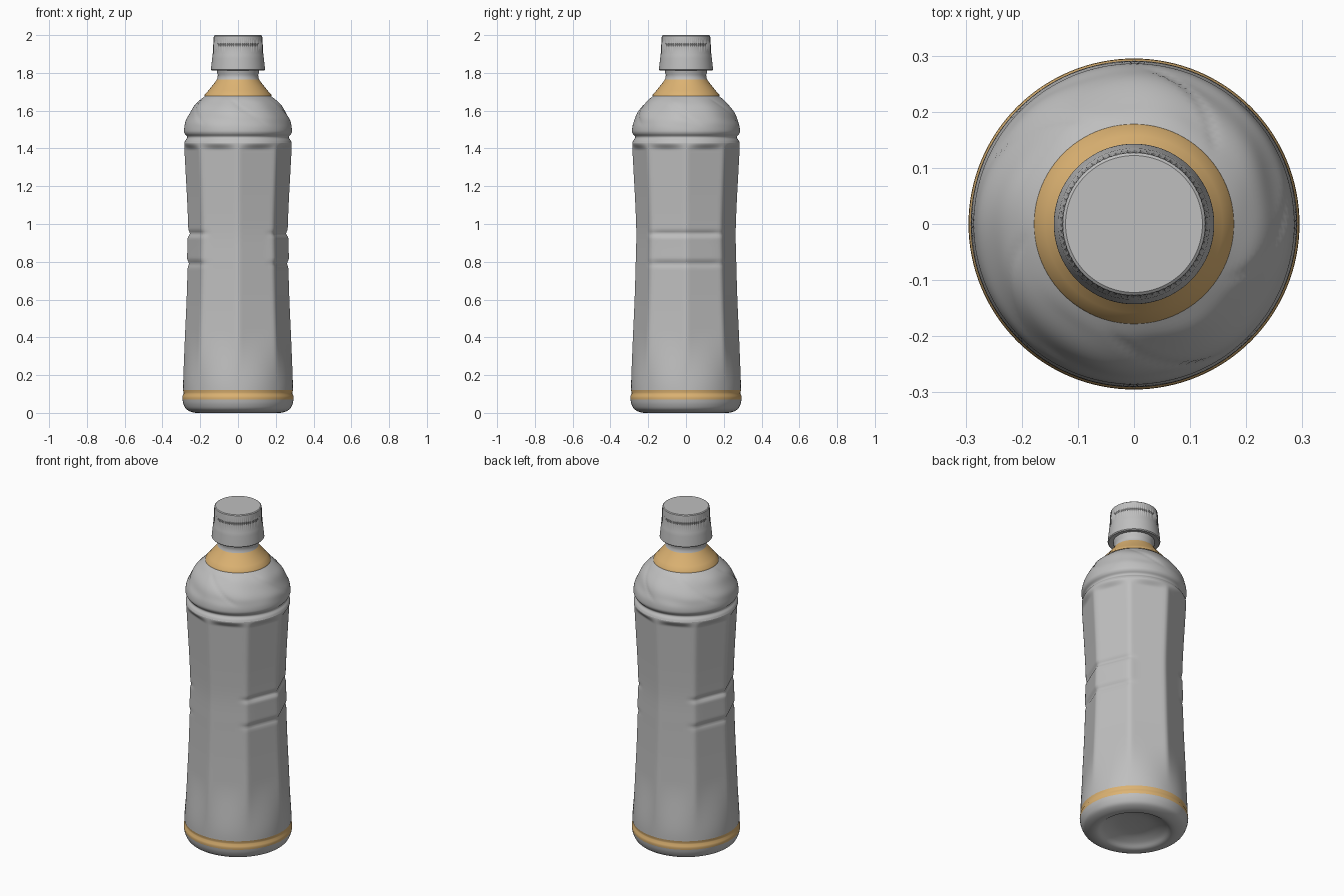
import bpy, bmesh, math

cube = bpy.data.objects.get("Cube")
if cube:
    bpy.data.objects.remove(cube, do_unlink=True)


def material(name, rgb):
    m = bpy.data.materials.new(name)
    m.use_nodes = True
    m.diffuse_color = (*rgb, 1)
    b = m.node_tree.nodes["Principled BSDF"]
    b.inputs["Base Color"].default_value = (*rgb, 1)
    b.inputs["Roughness"].default_value = 0.5
    return m


GREY = material("light grey", (0.52, 0.52, 0.52))
GOLD = material("warm gold", (0.72, 0.45, 0.17))


def smooth_step(a, b, x):
    t = min(1, max(0, (x - a) / (b - a)))
    return t * t * (3 - 2 * t)


def curve(points, steps):
    """Catmull-Rom samples through (radius, z) points."""
    p = [points[0]] + points + [points[-1]]
    out = []
    for i in range(1, len(p) - 2):
        for s in range(steps):
            t = s / steps
            out.append(tuple(
                0.5 * (2 * b + (c - a) * t + (2 * a - 5 * b + 4 * c - d) * t * t
                       + (3 * b - a - 3 * c + d) * t ** 3)
                for a, b, c, d in zip(p[i - 1], p[i], p[i + 1], p[i + 2])))
    return out + [points[-1]]


def lathe(name, profile, segments, mats, shape=None, paint=None, angle=35):
    """Revolve (radius, z) points; a radius of 0 closes the end."""
    bm = bmesh.new()
    rings = []
    for r, z in profile:
        if r < 1e-5:
            rings.append([bm.verts.new((0, 0, z))])
            continue
        ring = []
        for k in range(segments):
            a = 2 * math.pi * k / segments
            q = shape(r, z, a) if shape else r
            ring.append(bm.verts.new((q * math.cos(a), q * math.sin(a), z)))
        rings.append(ring)
    for lo, hi in zip(rings, rings[1:]):
        for k in range(segments):
            n = (k + 1) % segments
            if len(lo) == 1:
                f = bm.faces.new((lo[0], hi[n], hi[k]))
            elif len(hi) == 1:
                f = bm.faces.new((lo[k], lo[n], hi[0]))
            else:
                f = bm.faces.new((lo[k], lo[n], hi[n], hi[k]))
            if paint:
                f.material_index = paint(f.calc_center_median())
    me = bpy.data.meshes.new(name)
    bm.to_mesh(me)
    bm.free()
    for m in mats:
        me.materials.append(m)
    ob = bpy.data.objects.new(name, me)
    bpy.context.collection.objects.link(ob)
    bpy.ops.object.select_all(action='DESELECT')
    ob.select_set(True)
    bpy.context.view_layer.objects.active = ob
    bpy.ops.object.shade_smooth_by_angle(angle=math.radians(angle))
    return ob


# Base with a hollow underside and the gold band
base = curve([(0, 0.05), (0.10, 0.045), (0.165, 0.025), (0.20, 0.003),
              (0.235, 0.002), (0.272, 0.018), (0.288, 0.045), (0.294, 0.07)], 4)
band = [(0.295, 0.08), (0.294, 0.09), (0.288, 0.10), (0.288, 0.107), (0.291, 0.12)]
lathe("base", base + band, 128, [GREY, GOLD],
      paint=lambda c: 1 if c.z > 0.07 else 0, angle=50)


# Waisted body with eight soft panels and grip grooves on the sides
def panels(r, z, a):
    step = math.pi / 4
    off = (a + step / 2) % step
    off = abs(off - step / 2)                      # angle from nearest corner
    flat = math.cos(step / 2) / math.cos(step / 2 - off)
    flat = min(flat, 0.992)                        # softened corner
    amount = smooth_step(0.13, 0.45, z) * (1 - smooth_step(1.39, 1.43, z))
    q = r * (1 + (flat / 0.992 - 1) * amount)
    side = smooth_step(0.55, 0.85, abs(math.cos(a)))
    for gz, depth in ((0.95, 0.009), (0.79, 0.007)):
        q -= side * depth * math.exp(-((z - gz) / 0.013) ** 2)
    q += side * 0.004 * smooth_step(0.79, 0.82, z) * (1 - smooth_step(0.92, 0.95, z))
    return q


body = curve([(0.291, 0.12), (0.289, 0.2), (0.281, 0.4), (0.272, 0.6),
              (0.266, 0.8), (0.263, 0.95), (0.268, 1.1), (0.277, 1.27),
              (0.284, 1.40), (0.284, 1.43)], 16)
lathe("body", body, 128, [GREY], shape=panels, angle=50)


# Domed shoulder with a groove below and a faint leafy relief
def relief(r, z, a):
    w = smooth_step(1.51, 1.56, z) * (1 - smooth_step(1.64, 1.675, z))
    wave = math.sin(5 * a + 38 * z) * math.sin(3 * a - 24 * z + 1)
    vein = math.exp(-(math.sin(2.5 * a + 14 * z) / 0.12) ** 2)
    return r + w * (0.004 * wave - 0.004 * vein)


shoulder = curve([(0.284, 1.43), (0.279, 1.442), (0.270, 1.455), (0.271, 1.465),
                  (0.282, 1.478), (0.286, 1.495), (0.280, 1.53), (0.262, 1.575),
                  (0.235, 1.62), (0.203, 1.655), (0.168, 1.682)], 5)
lathe("shoulder", shoulder, 128, [GREY], shape=relief, angle=50)

# Gold collar, standing slightly proud of the shoulder
lathe("collar", [(0.165, 1.676), (0.178, 1.677), (0.176, 1.685), (0.158, 1.705),
                 (0.138, 1.73), (0.122, 1.75), (0.112, 1.765)], 96, [GOLD])

# Neck
lathe("neck", [(0.112, 1.765), (0.108, 1.775), (0.107, 1.79), (0.111, 1.80),
               (0.113, 1.83)], 96, [GREY])


# Cap with a flared skirt and fine grip ribs
def ribs(r, z, a):
    k = round(a * 144 / (2 * math.pi)) % 2
    return r - 0.0022 * k if 1.9 < z < 1.995 and r > 0.12 else r


cap = [(0.105, 1.818), (0.138, 1.812), (0.143, 1.817), (0.142, 1.83),
       (0.137, 1.875), (0.135, 1.895), (0.133, 1.905), (0.131, 1.95),
       (0.129, 1.988), (0.127, 1.996), (0.122, 2.0), (0, 2.0)]
lathe("cap", cap, 144, [GREY], shape=ribs)
